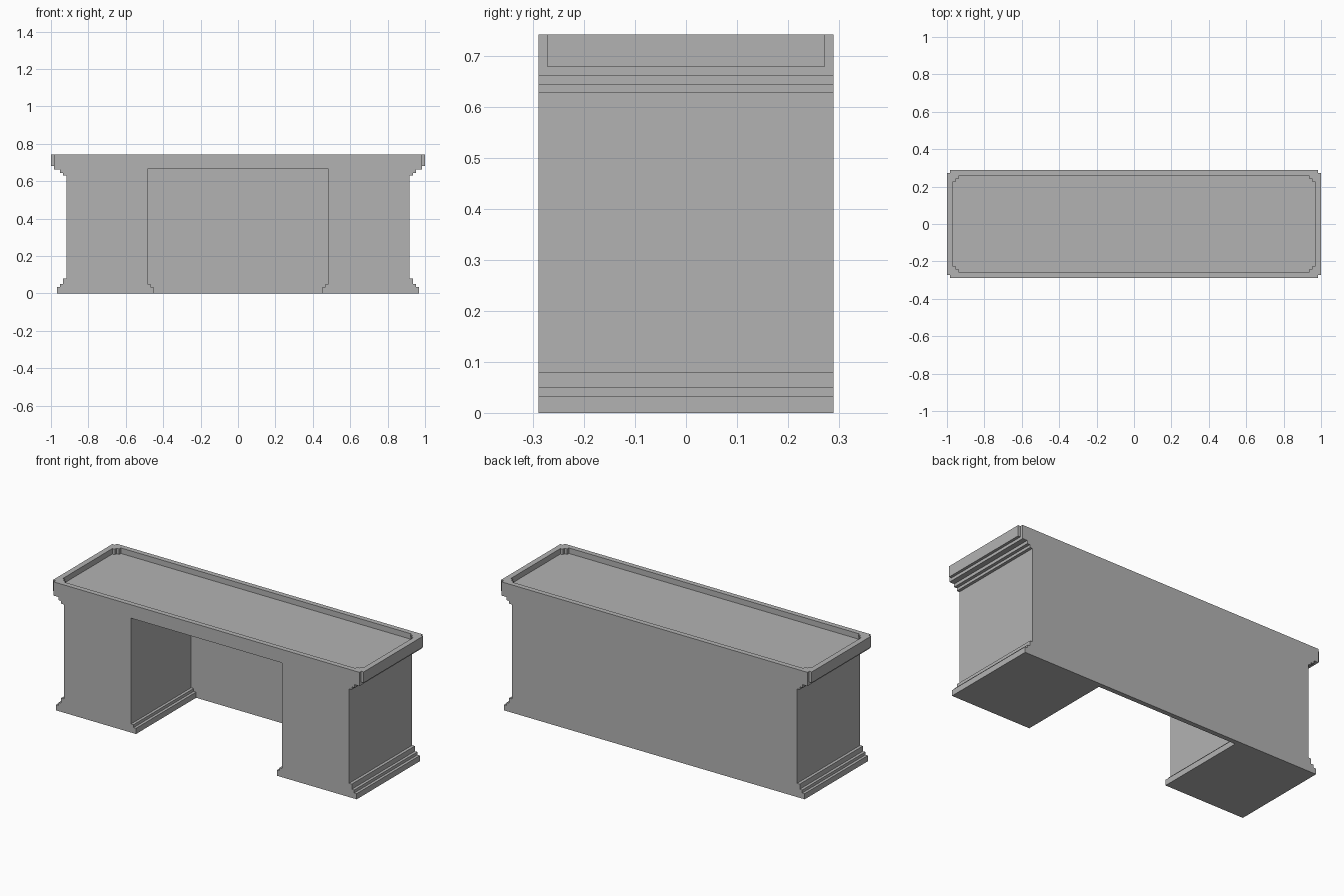
import bpy
import bmesh
from mathutils import Vector

HALF_DEPTH = 0.29
TOP = 0.743

default = bpy.data.objects.get("Cube")
if default:
    bpy.data.objects.remove(default, do_unlink=True)

grey = bpy.data.materials.new("plain grey")
grey.use_nodes = True
colour = (0.45, 0.45, 0.45, 1)
grey.diffuse_color = colour
grey.node_tree.nodes["Principled BSDF"].inputs["Base Color"].default_value = colour


def prism(name, outline, start, travel):
    """Solid made by sweeping a flat outline of 3D points along a vector."""
    bm = bmesh.new()
    face = bm.faces.new([bm.verts.new(Vector(p) + Vector(start)) for p in outline])
    swept = bmesh.ops.extrude_face_region(bm, geom=[face])["geom"]
    verts = [g for g in swept if isinstance(g, bmesh.types.BMVert)]
    bmesh.ops.translate(bm, verts=verts, vec=travel)
    bmesh.ops.recalc_face_normals(bm, faces=bm.faces[:])
    mesh = bpy.data.meshes.new(name)
    bm.to_mesh(mesh)
    bm.free()
    mesh.materials.append(grey)
    obj = bpy.data.objects.new(name, mesh)
    bpy.context.collection.objects.link(obj)
    return obj


def across(half):
    """Close a right-hand half profile by mirroring it in x."""
    return [(x, 0, z) for x, z in half] + [(-x, 0, z) for x, z in reversed(half)]


def cut(target, cutter):
    """Subtract the cutter from the target and discard it."""
    mod = target.modifiers.new("cut", "BOOLEAN")
    mod.operation = "DIFFERENCE"
    mod.solver = "EXACT"
    mod.object = cutter
    bpy.context.view_layer.objects.active = target
    bpy.ops.object.modifier_apply(modifier=mod.name)
    bpy.data.objects.remove(cutter, do_unlink=True)


# Desk body: stepped plinth, plain sides, stepped cornice and top
side = [(0.967, 0), (0.967, 0.033), (0.951, 0.033), (0.951, 0.05),
        (0.935, 0.05), (0.935, 0.08), (0.918, 0.08), (0.918, 0.629),
        (0.935, 0.629), (0.935, 0.645), (0.953, 0.645), (0.953, 0.663),
        (0.984, 0.663), (0.984, 0.68), (1, 0.68), (1, TOP)]
desk = prism("desk", across(side), (0, -HALF_DEPTH, 0), (0, 2 * HALF_DEPTH, 0))

# Knee space, open at the front with a thin panel left at the back
knee = [(0.453, -0.1), (0.453, 0.033), (0.469, 0.033),
        (0.469, 0.05), (0.485, 0.05), (0.485, 0.665)]
cut(desk, prism("knee_space", across(knee), (0, -0.4, 0), (0, 0.662, 0)))

# Small square notches at the four corners of the top
for sx in (-1, 1):
    for sy in (-1, 1):
        square = [(sx * x, sy * y, 0) for x, y in
                  ((0.984, 0.273), (1.1, 0.273), (1.1, 0.4), (0.984, 0.4))]
        cut(desk, prism("corner_notch", square, (0, 0, 0.68), (0, 0, 0.2)))

# Shallow tray sunk in the top, with stepped corners
corner = [(0.968, 0.228), (0.952, 0.228), (0.952, 0.244),
          (0.936, 0.244), (0.936, 0.26)]
half = corner + [(-x, y) for x, y in reversed(corner)]
tray = half + [(-x, -y) for x, y in half]
cut(desk, prism("tray", [(x, y, 0) for x, y in tray],
                (0, 0, TOP - 0.032), (0, 0, 0.2)))
